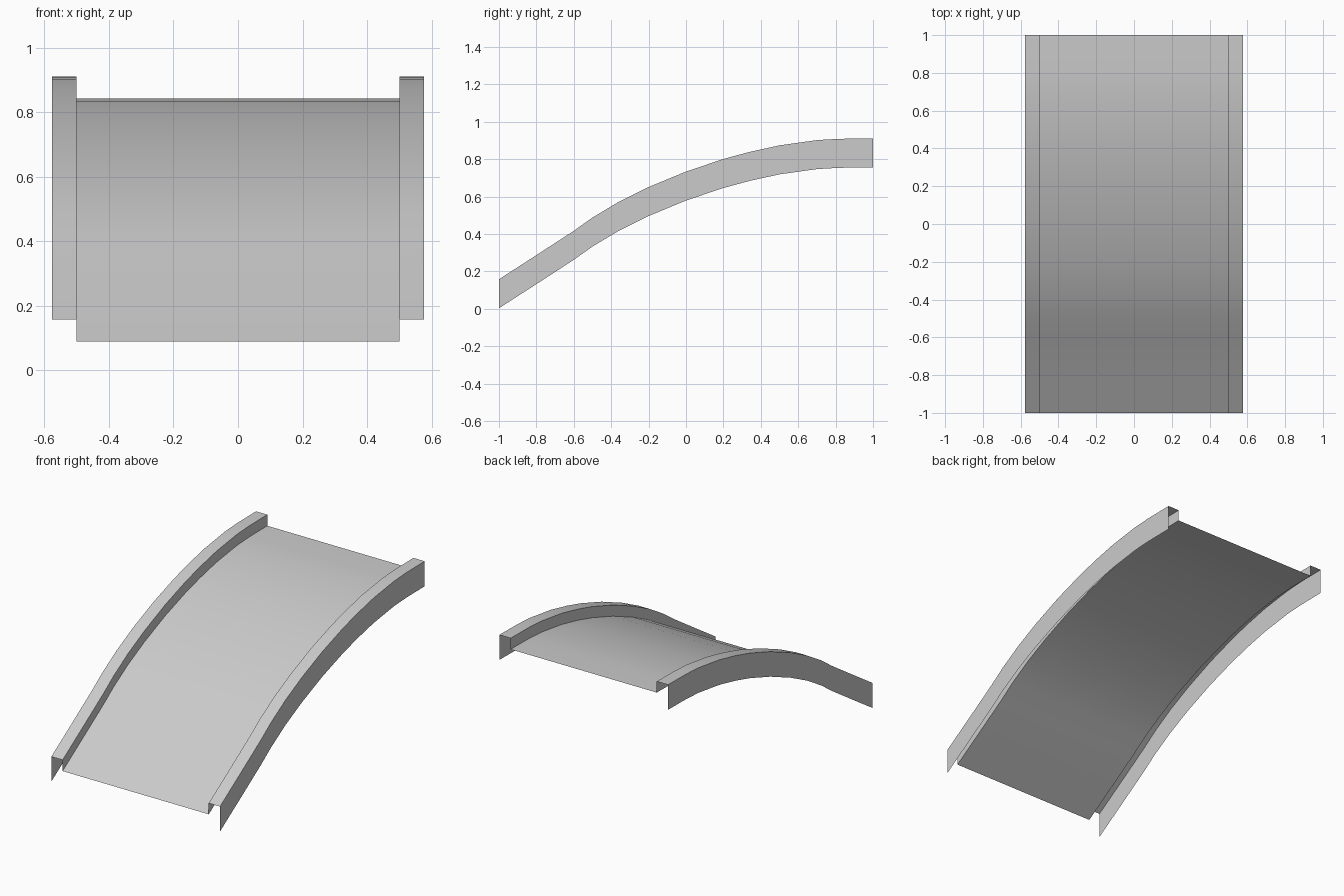
import bpy, bmesh

if "Cube" in bpy.data.objects:
    bpy.data.objects.remove(bpy.data.objects["Cube"])

# Underside curve of the ramp as (y, z): straight climb that levels out at the top
PATH = [(-1, .003), (-.8, .132), (-.6, .262), (-.5, .333), (-.36, .417), (-.2, .496),
        (0, .579), (.2, .646), (.34, .684), (.5, .719), (.7, .747), (.82, .754), (1, .756)]
HEIGHT, DECK = .155, .086


def sweep(name, section):
    """Sweep an open (x, height) section along the ramp curve."""
    bm = bmesh.new()
    rows = [[bm.verts.new((x, y, z + h)) for x, h in section] for y, z in PATH]
    for a, b in zip(rows, rows[1:]):
        for i in range(len(section) - 1):
            bm.faces.new((a[i], a[i + 1], b[i + 1], b[i]))
    me = bpy.data.meshes.new(name)
    bm.to_mesh(me)
    bm.free()
    ob = bpy.data.objects.new(name, me)
    bpy.context.collection.objects.link(ob)
    bpy.ops.object.select_all(action='DESELECT')
    ob.select_set(True)
    bpy.context.view_layer.objects.active = ob
    bpy.ops.object.shade_smooth_by_angle(angle=.6)
    return ob


# Walking surface
sweep("ramp_deck", [(-.5, DECK), (.5, DECK)])

# Side curbs: inner lip, top and outer skirt, open underneath
curb = [(.5, DECK), (.5, HEIGHT), (.577, HEIGHT), (.577, 0)]
sweep("right_curb", curb)
sweep("left_curb", [(-x, h) for x, h in reversed(curb)])
